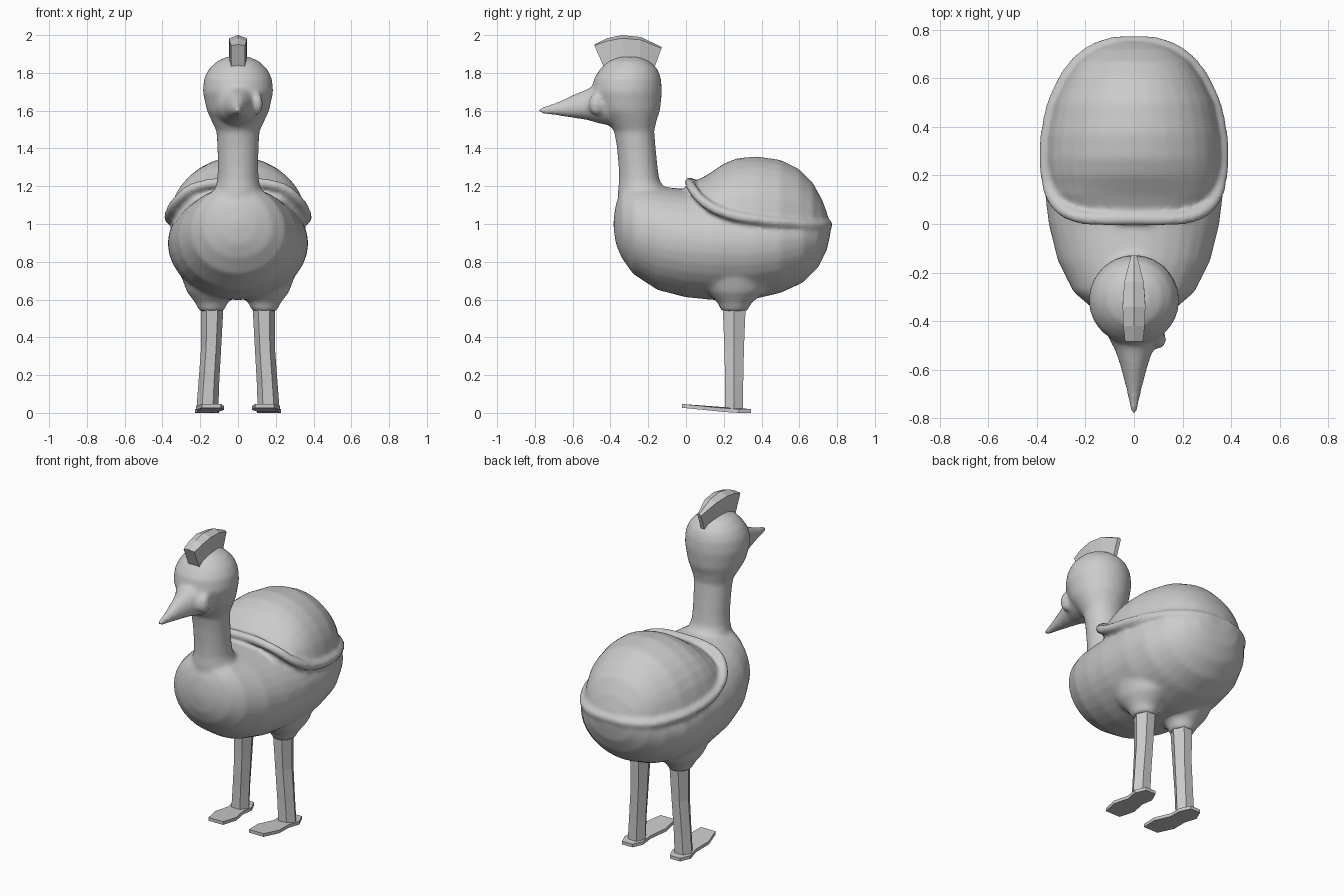
import bpy, bmesh, math

if "Cube" in bpy.data.objects:
    bpy.data.objects.remove(bpy.data.objects["Cube"])


def finish(bm, name):
    bmesh.ops.recalc_face_normals(bm, faces=bm.faces)
    me = bpy.data.meshes.new(name)
    bm.to_mesh(me)
    bm.free()
    ob = bpy.data.objects.new(name, me)
    bpy.context.collection.objects.link(ob)
    return ob


def skin(name, rings):
    """Bridge rings of points into a capped solid."""
    bm = bmesh.new()
    rows = [[bm.verts.new(p) for p in r] for r in rings]
    n = len(rows[0])
    for a, b in zip(rows, rows[1:]):
        for i in range(n):
            j = (i + 1) % n
            bm.faces.new((a[i], a[j], b[j], b[i]))
    bm.faces.new(rows[0])
    bm.faces.new(rows[-1])
    return finish(bm, name)


def loft(name, sections, axis, n=32):
    """Sections: (position on axis, low, middle, high, half width)."""
    rings = []
    for t, lo, mid, hi, hw in sections:
        ring = []
        for k in range(n):
            a = 2 * math.pi * k / n
            s = math.sin(a)
            v = mid + s * ((hi - mid) if s > 0 else (mid - lo))
            x = hw * math.cos(a)
            ring.append((x, t, v) if axis == 'y' else (x, v, t))
        rings.append(ring)
    return skin(name, rings)


# Breast and belly
body = loft("body", [
    (-.383, .97, 1.0, 1.03, .03), (-.37, .89, 1.0, 1.11, .10),
    (-.34, .82, .98, 1.18, .18), (-.28, .735, .96, 1.21, .25),
    (-.15, .65, .93, 1.2, .315), (0, .612, .91, 1.185, .352),
    (.15, .597, .9, 1.18, .37), (.35, .6, .9, 1.17, .372),
    (.5, .635, .91, 1.13, .35), (.62, .69, .93, 1.09, .295),
    (.70, .77, .95, 1.05, .225), (.745, .86, .97, 1.02, .15),
    (.765, .95, .98, 1.0, .07)], 'y')

# Neck and head
neck = loft("neck", [
    (1.08, -.36, -.22, -.05, .17), (1.18, -.36, -.23, -.105, .125),
    (1.23, -.355, -.24, -.14, .11), (1.3, -.357, -.25, -.15, .107),
    (1.4, -.365, -.26, -.16, .109), (1.49, -.38, -.27, -.168, .114),
    (1.55, -.425, -.285, -.155, .142), (1.6, -.47, -.305, -.137, .165),
    (1.7, -.5, -.315, -.127, .187), (1.77, -.488, -.31, -.132, .18),
    (1.82, -.455, -.305, -.15, .155), (1.86, -.42, -.3, -.19, .115),
    (1.885, -.37, -.3, -.24, .06)], 'z')

# Beak
beak = loft("beak", [
    (-.4, 1.52, 1.63, 1.75, .13), (-.47, 1.535, 1.63, 1.745, .105),
    (-.52, 1.55, 1.625, 1.715, .078), (-.6, 1.562, 1.61, 1.683, .052),
    (-.69, 1.575, 1.603, 1.642, .03), (-.76, 1.583, 1.6, 1.62, .016),
    (-.785, 1.59, 1.6, 1.61, .008)], 'y')

# Folded wings dome
wings = loft("wings", [
    (.03, 1.06, 1.12, 1.215, .24), (.12, .95, 1.08, 1.265, .325),
    (.2, .9, 1.05, 1.32, .352), (.27, .88, 1.035, 1.348, .36),
    (.37, .87, 1.02, 1.358, .355), (.5, .85, 1.0, 1.34, .33),
    (.6, .85, 1.0, 1.29, .28), (.67, .86, 1.0, 1.22, .23),
    (.72, .9, 1.0, 1.13, .16), (.75, .95, 1.0, 1.05, .08)], 'y')

# Raised rim round the wings
half = [(.14, .02, 1.215), (.25, .035, 1.185), (.325, .09, 1.12), (.36, .2, 1.06),
        (.355, .4, 1.02), (.31, .55, 1.005), (.22, .68, .995), (.11, .74, .995)]
path = ([(0, .02, 1.222)] + half + [(0, .75, .995)]
        + [(-x, y, z) for x, y, z in reversed(half)])
cu = bpy.data.curves.new("wing_rim", 'CURVE')
cu.dimensions = '3D'
cu.bevel_depth = .027
cu.bevel_resolution = 3
sp = cu.splines.new('BEZIER')
sp.bezier_points.add(len(path) - 1)
for bp, p in zip(sp.bezier_points, path):
    bp.co = p
    bp.handle_left_type = bp.handle_right_type = 'AUTO'
sp.use_cyclic_u = True
rim = bpy.data.objects.new("wing_rim", cu)
bpy.context.collection.objects.link(rim)
bpy.ops.object.select_all(action='DESELECT')
rim.select_set(True)
bpy.context.view_layer.objects.active = rim
bpy.ops.object.convert(target='MESH')
rim = bpy.context.view_layer.objects.active

# Thigh stubs and the one-sided cheek bump
parts = [neck, beak, wings, rim]
for s in (-1, 1):
    parts.append(loft("thigh", [
        (.54, .185, .255, .325, .065), (.58, .17, .255, .345, .085),
        (.64, .11, .255, .42, .13), (.72, .05, .255, .46, .16)], 'z'))
    for v in parts[-1].data.vertices:
        v.co.x += s * .14
cheek = bmesh.new()
bmesh.ops.create_icosphere(cheek, subdivisions=3, radius=1)
for v in cheek.verts:
    v.co = (.1 + .033 * v.co.x, -.475 + .04 * v.co.y, 1.635 + .06 * v.co.z)
parts.append(finish(cheek, "cheek"))

# Fuse the soft parts into one smooth skin
bpy.ops.object.select_all(action='DESELECT')
for ob in parts + [body]:
    ob.select_set(True)
bpy.context.view_layer.objects.active = body
bpy.ops.object.join()
m = body.modifiers.new("fuse", 'REMESH')
m.mode = 'VOXEL'
m.voxel_size = .012
m.use_smooth_shade = True
m = body.modifiers.new("soften", 'SMOOTH')
m.factor = .5
m.iterations = 10

# Crest: plate with a ridged top; (y bottom, y top, z side, z ridge, half width)
crest = skin("crest", [
    [(-w, yb, 1.82), (w, yb, 1.82), (w, yt, zs), (0, yt, zr), (-w, yt, zs)]
    for yb, yt, zs, zr, w in [
        (-.43, -.485, 1.945, 1.95, .037), (-.38, -.42, 1.968, 1.983, .044),
        (-.32, -.34, 1.983, 2.0, .047), (-.25, -.24, 1.975, 1.99, .04),
        (-.17, -.13, 1.93, 1.938, .012)]])

# Legs and feet
for s, side in ((-1, "left"), (1, "right")):
    skin(side + "_leg", [
        [(s * (cx + rx * math.cos(a)), .255 + ry * math.sin(a), z)
         for a in [math.pi * k / 3 for k in range(6)]]
        for z, cx, rx, ry in [(.02, .162, .058, .055), (.15, .155, .055, .055),
                              (.35, .142, .053, .06), (.6, .135, .06, .072)]])
    outline = [(.09, -.02), (.19, -.02), (.222, .09), (.21, .2), (.228, .28),
               (.2, .345), (.13, .345), (.1, .28), (.105, .2), (.075, .09)]
    skin(side + "_foot", [
        [(s * x, y, max(0, .025 - .1 * y) + h) for x, y in outline]
        for h in (0, .02)])
